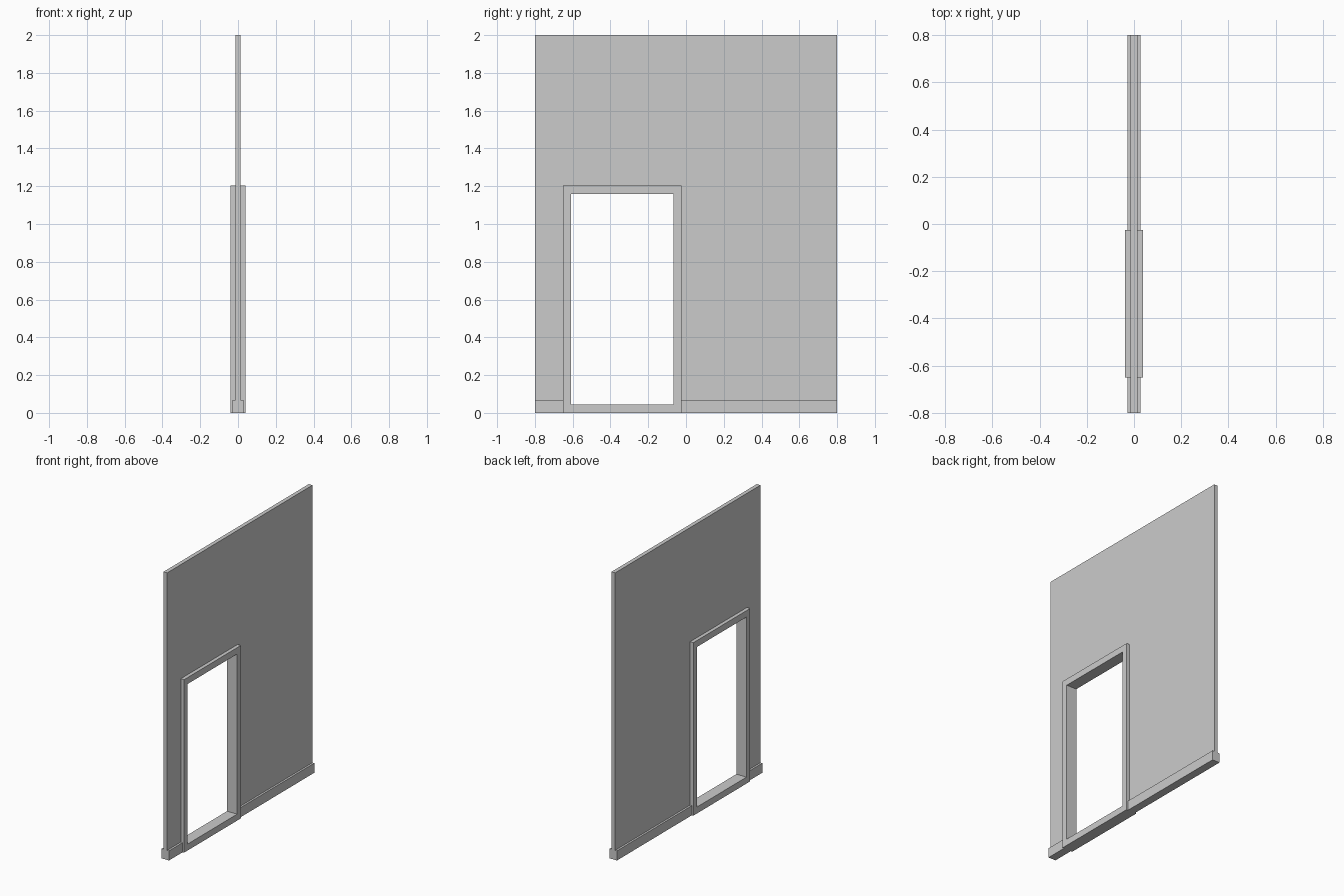
import bpy, bmesh

if "Cube" in bpy.data.objects:
    bpy.data.objects.remove(bpy.data.objects["Cube"])

Y0, Y1 = -0.8, 0.8                 # wall ends
F0, F1, FT = -0.65, -0.025, 1.205  # frame outer edges and top
D0, D1, DB, DT = -0.61, -0.065, 0.045, 1.16  # clear opening
WALL, SKIRT, FRAME = 0.014, 0.028, 0.039     # half thicknesses
SKIRT_H = 0.067


def finish(name, bm):
    bmesh.ops.recalc_face_normals(bm, faces=bm.faces)
    mesh = bpy.data.meshes.new(name)
    bm.to_mesh(mesh)
    bm.free()
    ob = bpy.data.objects.new(name, mesh)
    bpy.context.collection.objects.link(ob)
    return ob


def extrude_x(name, profile, x0, x1):
    """Extrude a closed (y, z) outline from x0 to x1."""
    bm = bmesh.new()
    face = bm.faces.new([bm.verts.new((x0, y, z)) for y, z in profile])
    ext = bmesh.ops.extrude_face_region(bm, geom=[face])
    verts = [g for g in ext["geom"] if isinstance(g, bmesh.types.BMVert)]
    bmesh.ops.translate(bm, verts=verts, vec=(x1 - x0, 0, 0))
    return finish(name, bm)


def rect(y0, y1, z0, z1):
    return [(y0, z0), (y1, z0), (y1, z1), (y0, z1)]


# Wall panel with a doorway notch hidden behind the frame
extrude_x("wall_panel", [(Y0, 0), (F0, 0), (F0, FT), (F1, FT), (F1, 0),
                         (Y1, 0), (Y1, 2), (Y0, 2)], -WALL, WALL)

# Mitred door frame with a sill, swept as a rectangular ring
bm = bmesh.new()
loops = [[bm.verts.new((x, y, z)) for y, z in r] for x, r in (
    (-FRAME, rect(F0, F1, 0, FT)), (FRAME, rect(F0, F1, 0, FT)),
    (FRAME, rect(D0, D1, DB, DT)), (-FRAME, rect(D0, D1, DB, DT)))]
for i in range(4):
    a, b = loops[i], loops[(i + 1) % 4]
    for j in range(4):
        k = (j + 1) % 4
        bm.faces.new((a[j], a[k], b[k], b[j]))
finish("door_frame", bm)

# Skirting boards beside the door, mirrored to both wall faces
for name, y0, y1 in (("skirting_short", Y0, F0), ("skirting_long", F1, Y1)):
    ob = extrude_x(name, rect(y0, y1, 0, SKIRT_H), WALL, SKIRT)
    ob.modifiers.new("both_sides", 'MIRROR').use_axis = (True, False, False)
